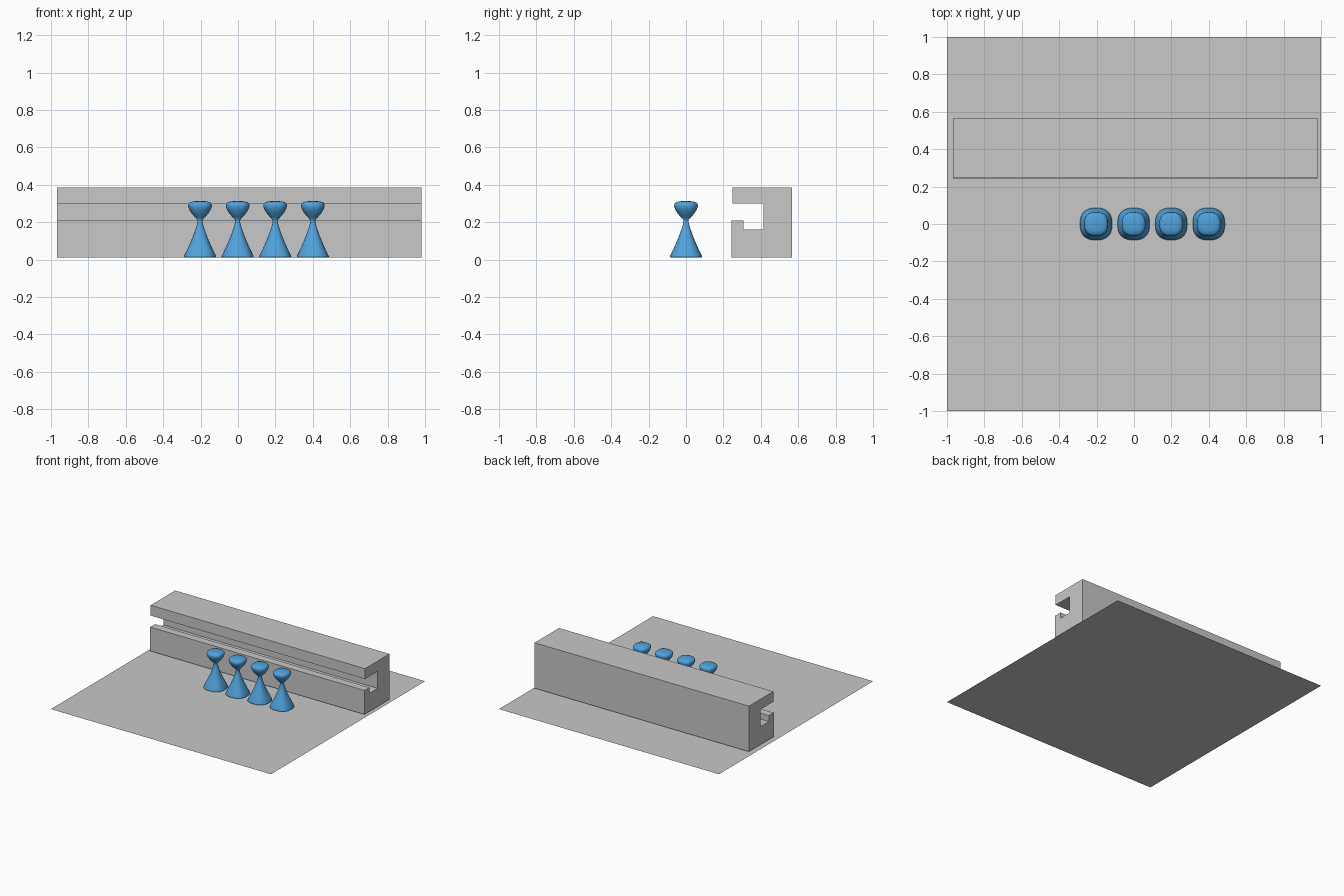
import bpy, bmesh, math

if "Cube" in bpy.data.objects:
    bpy.data.objects.remove(bpy.data.objects["Cube"])


def material(name, color):
    m = bpy.data.materials.new(name)
    m.diffuse_color = (*color, 1)
    m.use_nodes = True
    m.node_tree.nodes["Principled BSDF"].inputs["Base Color"].default_value = m.diffuse_color
    return m


grey = material("grey", (0.58, 0.58, 0.58))
blue = material("blue", (0.08, 0.36, 0.71))


def make_object(name, bm, mat):
    bmesh.ops.recalc_face_normals(bm, faces=bm.faces)
    mesh = bpy.data.meshes.new(name)
    bm.to_mesh(mesh)
    bm.free()
    mesh.materials.append(mat)
    ob = bpy.data.objects.new(name, mesh)
    bpy.context.collection.objects.link(ob)
    return ob


# base sheet
bm = bmesh.new()
bmesh.ops.create_grid(bm, x_segments=1, y_segments=1, size=1.0)
sheet = make_object("base_sheet", bm, grey)
if sheet.data.polygons[0].normal.z < 0:
    sheet.data.flip_normals()

# slotted rail: one (y, z) cross-section extruded along x
section = [(0.243, 0.011), (0.566, 0.011), (0.566, 0.385), (0.249, 0.385),
           (0.249, 0.30), (0.414, 0.30), (0.414, 0.16), (0.307, 0.16),
           (0.307, 0.208), (0.243, 0.208)]
bm = bmesh.new()
end = bm.faces.new([bm.verts.new((-0.968, y, z)) for y, z in section])
ext = bmesh.ops.extrude_face_region(bm, geom=[end], use_keep_orig=True)
for v in ext["geom"]:
    if isinstance(v, bmesh.types.BMVert):
        v.co.x = 0.98
make_object("slotted_rail", bm, grey)

# pins: (radius, z) profile lofted through rounded-square rings
profile = [(0.080, 0.011), (0.086, 0.014), (0.085, 0.020), (0.068, 0.055),
           (0.050, 0.095), (0.034, 0.135), (0.020, 0.175), (0.013, 0.203),
           (0.014, 0.213), (0.030, 0.230), (0.046, 0.249), (0.058, 0.269),
           (0.0635, 0.287), (0.062, 0.298), (0.054, 0.306), (0.038, 0.311),
           (0.018, 0.313)]
SIDES = 32
POWER = 2 / 2.5


def squircle(a):
    c, s = math.cos(a), math.sin(a)
    return (math.copysign(abs(c) ** POWER, c), math.copysign(abs(s) ** POWER, s))


def make_pin(name, x):
    bm = bmesh.new()
    rings = []
    for r, z in profile:
        ring = [squircle(2 * math.pi * i / SIDES) for i in range(SIDES)]
        rings.append([bm.verts.new((r * u, r * v, z)) for u, v in ring])
    for a, b in zip(rings, rings[1:]):
        for i in range(SIDES):
            j = (i + 1) % SIDES
            bm.faces.new((a[i], a[j], b[j], b[i]))
    bm.faces.new(rings[0])
    bm.faces.new(rings[-1])
    ob = make_object(name, bm, blue)
    ob.location.x = x
    bpy.ops.object.select_all(action='DESELECT')
    ob.select_set(True)
    bpy.context.view_layer.objects.active = ob
    bpy.ops.object.shade_smooth_by_angle(angle=math.radians(45))


for n in range(4):
    make_pin(f"pin_{n + 1}", -0.203 + 0.201 * n)
